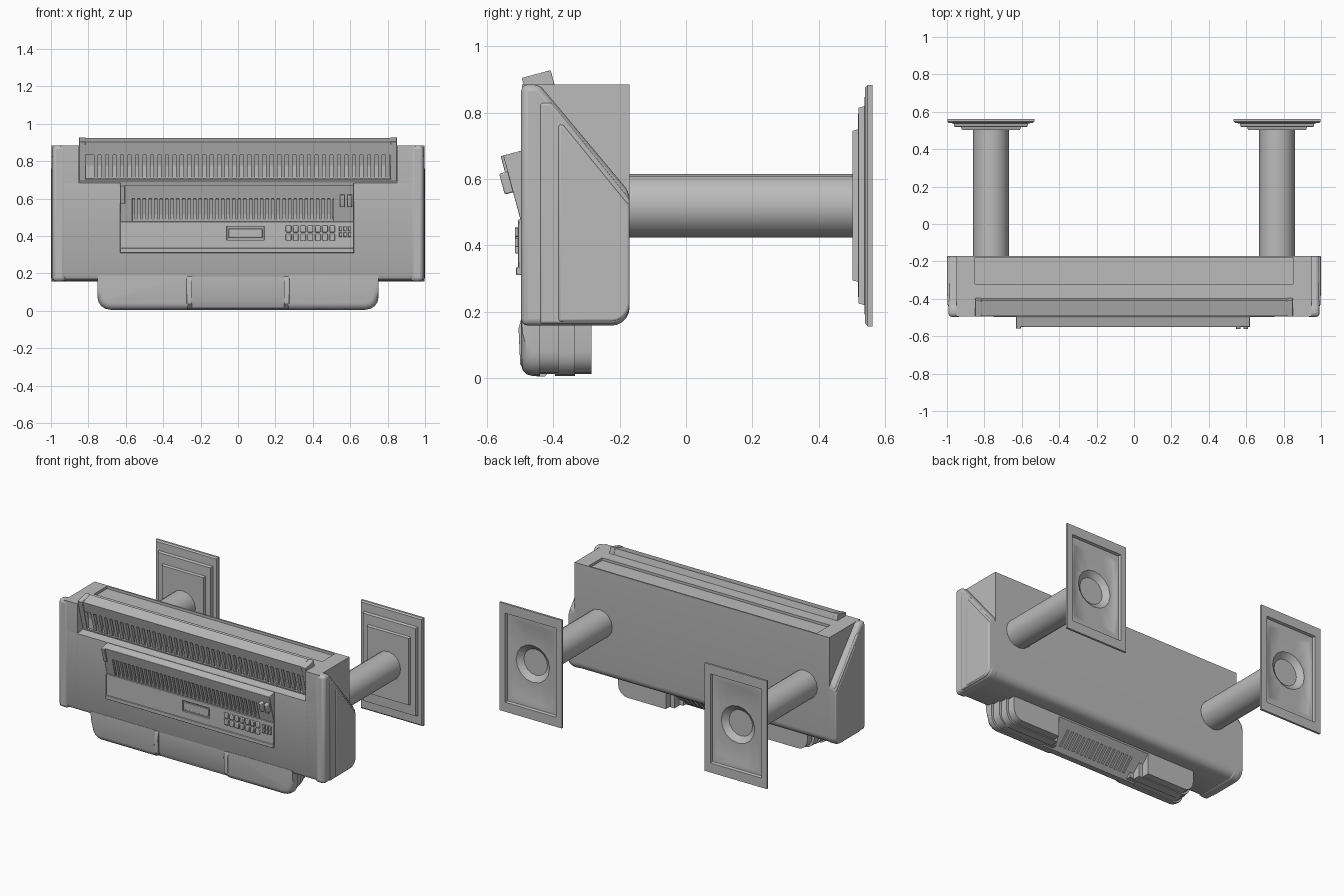
import bpy, bmesh
from math import sin, cos, pi, radians
from mathutils import Matrix, Vector

cube = bpy.data.objects.get("Cube")
if cube:
    bpy.data.objects.remove(cube)

grey = bpy.data.materials.new("plain grey")
grey.use_nodes = True
grey.diffuse_color = (0.5, 0.5, 0.5, 1)
grey.node_tree.nodes["Principled BSDF"].inputs["Base Color"].default_value = (0.5, 0.5, 0.5, 1)

centre = bpy.data.objects.new("centre", None)
centre.hide_render = True
bpy.context.collection.objects.link(centre)


def finish(name, bm, bevel=0, segments=3, matrix=None):
    bmesh.ops.recalc_face_normals(bm, faces=bm.faces)
    if matrix:
        bm.transform(matrix)
    mesh = bpy.data.meshes.new(name)
    bm.to_mesh(mesh)
    bm.free()
    mesh.materials.append(grey)
    obj = bpy.data.objects.new(name, mesh)
    bpy.context.collection.objects.link(obj)
    if bevel:
        mod = obj.modifiers.new("soft edges", "BEVEL")
        mod.width, mod.segments = bevel, segments
    bpy.ops.object.select_all(action="DESELECT")
    obj.select_set(True)
    bpy.context.view_layer.objects.active = obj
    bpy.ops.object.shade_smooth_by_angle(angle=radians(35))
    return obj


def add_box(bm, x, y, z):
    size = Vector((x[1] - x[0], y[1] - y[0], z[1] - z[0]))
    mid = Vector((sum(x), sum(y), sum(z))) / 2
    bmesh.ops.create_cube(bm, size=1, matrix=Matrix.Translation(mid) @ Matrix.Diagonal(size).to_4x4())


def boxes(name, parts, bevel=0, matrix=None):
    bm = bmesh.new()
    for x, y, z in parts:
        add_box(bm, x, y, z)
    return finish(name, bm, bevel, 2, matrix)


def extrude(outline, offset):
    """Solid from a flat outline of 3D points."""
    bm = bmesh.new()
    face = bm.faces.new([bm.verts.new(p) for p in outline])
    ext = bmesh.ops.extrude_face_region(bm, geom=[face])
    moved = [v for v in ext["geom"] if isinstance(v, bmesh.types.BMVert)]
    bmesh.ops.translate(bm, verts=moved, vec=offset)
    return bm


def prism(name, outline, x0, x1, bevel=0):
    """Side outline in (y, z), extruded along x."""
    return finish(name, extrude([(x0, y, z) for y, z in outline], (x1 - x0, 0, 0)), bevel)


def mirrored(obj):
    obj.modifiers.new("other side", "MIRROR").mirror_object = centre
    return obj


def back_corner(low):
    """Rounded lower back corner in (y, z)."""
    r = .055
    return [(-.17 - r + r * sin(a * pi / 10), low + r - r * cos(a * pi / 10)) for a in range(6)]


# Cabinet core, with a shallow trough in its top and a slot for the upper grille
front_edge = [(-.495, .19), (-.485, .17), (-.465, .161)]
prism("cabinet", front_edge + back_corner(.161) +
      [(-.17, .885), (-.18, .885), (-.18, .868), (-.32, .868), (-.32, .885), (-.43, .885),
       (-.43, .695), (-.495, .685)], -.94, .94)
mirrored(prism("end_block", front_edge + back_corner(.161) + [(-.17, .885), (-.495, .885)], .85, .95))

# Stepped side plates with a sloping upper back edge
for i, x in enumerate((.992, .996, 1.0)):
    front = (-.497, -.44, -.385)[i]
    top = (.885, .83, .765)[i]
    mirrored(prism("side_plate_%d" % (i + 1),
                   [(front, .158 + i * .006)] + back_corner(.158 + i * .006) +
                   [(-.17, .56 - .02 * i), (front + .055 - .02 * i, top), (front, top)],
                   .92 if i == 0 else .96, x, .02 if i == 0 else .008))

# Upper tilted grille housing
tilt = Matrix.Rotation(radians(15), 4, "X")
upper = Matrix.Translation((0, -.495, .905)) @ tilt
boxes("upper_grille_housing", [((-.82, .82), (.03, .088), (-.215, -.07)),
                               ((-.82, .82), (.006, .088), (-.075, -.003))], 0, upper)
boxes("upper_grille_frame", [((-.85, -.815), (0, .09), (-.225, 0)), ((.815, .85), (0, .09), (-.225, 0)),
                             ((-.83, .83), (0, .09), (-.225, -.208))], .003, upper)


def fins(name, x0, x1, count, y, z, matrix):
    step = (x1 - x0) / (count - 1)
    width = step * .28
    boxes(name, [((x0 + i * step - width, x0 + i * step + width), y, z) for i in range(count)], 0, matrix)


fins("upper_fins", -.76, .80, 40, (.006, .035), (-.21, -.073), upper)

# Control panel: tilted upper part framing a grille, upright lower part around a window
lower = Matrix.Translation((0, -.555, .67)) @ tilt
boxes("panel_grille_frame", [((-.625, .615), (.018, .06), (-.22, 0)),
                             ((-.63, .62), (.004, .06), (-.075, 0)),
                             ((-.63, -.565), (.004, .06), (-.22, 0)),
                             ((.51, .62), (.004, .06), (-.22, 0))], .003, lower)
fins("lower_fins", -.545, .5, 36, (.004, .03), (-.2, -.073), lower)
depth = (-.506, -.47)
boxes("panel_lower_face", [((-.63, -.06), depth, (.33, .478)), ((.14, .62), depth, (.33, .478)),
                           ((-.07, .15), depth, (.45, .478)), ((-.07, .15), depth, (.33, .38)),
                           ((-.63, .62), (-.512, -.47), (.31, .335))], .003)
boxes("display_window", [((-.05, .13), (-.501, -.48), (.39, .44))], .002)
boxes("panel_left_lip", [((-.63, -.605), (-.004, .02), (-.1, 0))], .002, lower)

# Two rows of small buttons, then switches and dials beside them
boxes("buttons", [((x, x + .03), (-.516, -.49), (z, z + .036))
                  for x in [.255 + .039 * i for i in range(7)] for z in (.375, .42)], .004)
boxes("switches", [((x, x + .017), (-.516, -.49), (z, z + .026))
                   for x in (.54, .564, .588) for z in (.395, .426)], .003)
boxes("dials", [((x, x + .025), (-.022, .02), (-.115, -.05)) for x in (.545, .585)], .005, lower)

# Lower hood: stepped ends that flare around a sloping outlet
layers = ((.752, .006, .27, -.497, -.44), (.738, .012, .29, -.45, -.385),
          (.722, .006, .32, -.395, -.335), (.706, .012, .35, -.345, -.285))
for i, (x, low, inner, front, back) in enumerate(layers):
    r = .07
    arc = [(x - r + r * sin(a * pi / 8), low + r - r * cos(a * pi / 8)) for a in range(5)]
    bm = extrude([(px, front, pz) for px, pz in [(inner, low)] + arc + [(x, .19), (inner, .19)]],
                 (0, back - front, 0))
    if i == 0:
        lip = [e for e in bm.edges if all(abs(v.co.y - front) < 1e-4 and v.co.z < .08 for v in e.verts)
               and abs(e.verts[0].co.z - e.verts[1].co.z) < .06]
        bmesh.ops.bevel(bm, geom=lip, offset=.035, segments=3, affect="EDGES", profile=.5)
    mirrored(finish("hood_end_%d" % (i + 1), bm))
prism("hood_middle", [(-.492, .19), (-.492, .05), (-.475, .015), (-.45, .005), (-.425, .005),
                      (-.285, .15), (-.285, .19)], -.36, .36)
bm = bmesh.new()
for i in range(16):
    bmesh.ops.create_cube(bm, size=1, matrix=Matrix.Translation((-.2475 + i * .033, -.362, .072))
                          @ Matrix.Rotation(radians(-44), 4, "X") @ Matrix.Diagonal((.014, .018, .11, 1)))
finish("outlet_slats", bm)
mirrored(prism("hood_rib", [(-.495, .185), (-.505, .15), (-.5, .04), (-.47, .012), (-.42, .008), (-.42, .185)],
               .245, .275, .004))


# Wall bracket: round arm, stepped plate and hollow back in one loft
def ring(bm, y, half_x, half_z, square):
    verts = []
    for i in range(16):
        c, s = cos(i * pi / 8), sin(i * pi / 8)
        k = 1 / max(abs(c), abs(s)) if square else 1
        verts.append(bm.verts.new((.765 + half_x * c * k, y, .52 + half_z * s * k)))
    return verts


bm = bmesh.new()
arm = .096
sections = [(-.2, arm, arm, 0), (.502, arm, arm, 0),
            (.502, .155, .225, 1), (.518, .16, .23, 1), (.520, .195, .295, 1),
            (.538, .2, .3, 1), (.540, .225, .355, 1), (.548, .232, .364, 1), (.562, .232, .364, 1),
            (.562, .19, .3, 1), (.545, .185, .295, 1), (.545, .165, .265, 1), (.538, .155, .24, 1),
            (.538, .125, .125, 0), (.508, .088, .088, 0)]
rings = [ring(bm, *s) for s in sections]
for a, b in zip(rings, rings[1:]):
    for i in range(16):
        j = (i + 1) % 16
        bm.faces.new((a[i], a[j], b[j], b[i]))
bm.faces.new(rings[0])
bm.faces.new(rings[-1])
mirrored(finish("wall_bracket", bm))
